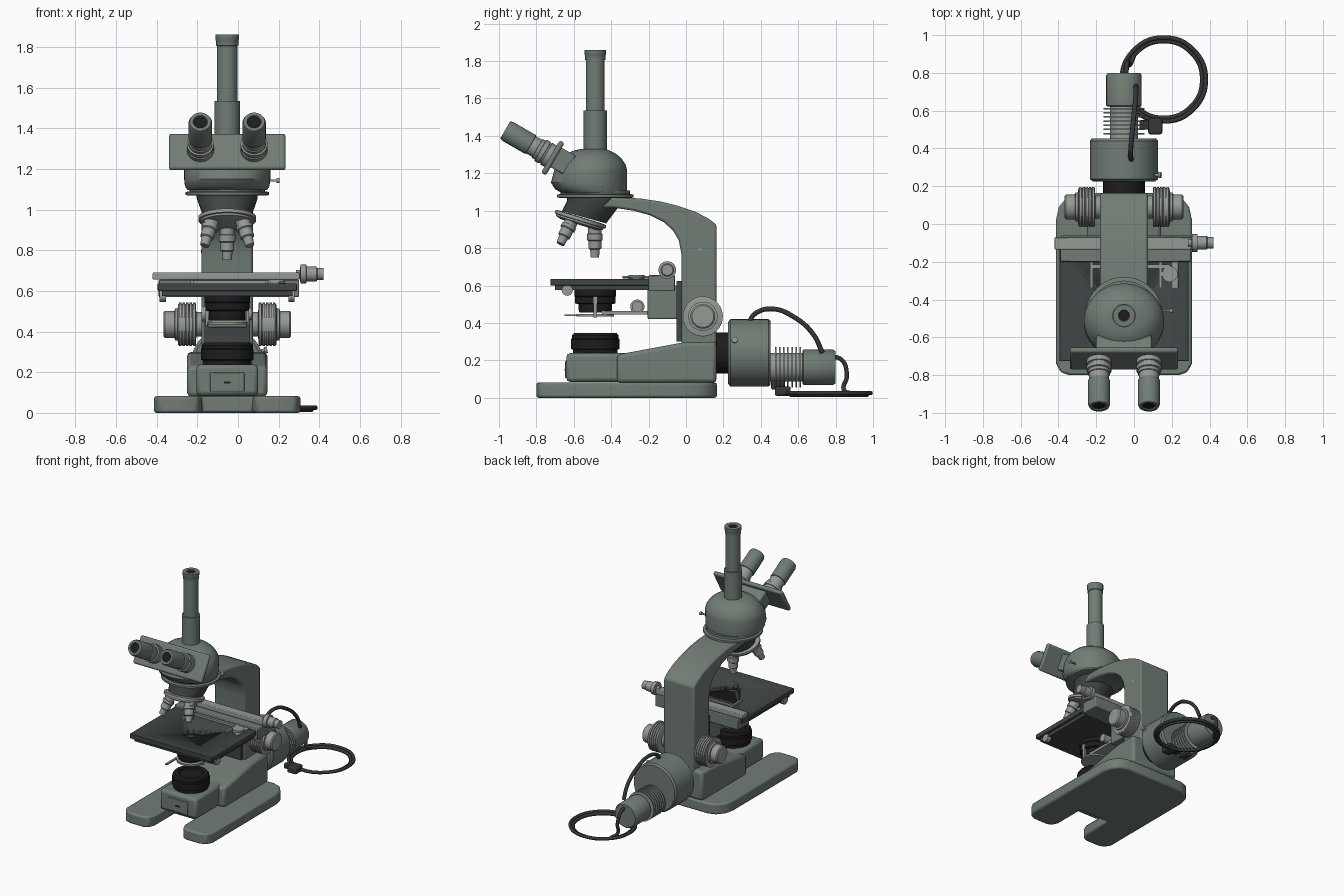
import bpy, bmesh, math
from mathutils import Vector, Matrix

CX, AY = -0.053, -0.485          # centre plane and optical axis
D = math.radians


def mat(name, rgb):
    m = bpy.data.materials.new(name)
    m.diffuse_color = (*rgb, 1)
    return m


GREEN = mat("grey green enamel", (0.165, 0.205, 0.178))
SILVER = mat("satin metal", (0.30, 0.325, 0.30))
SLATE = mat("dark slate", (0.052, 0.060, 0.060))
BLACK = mat("black", (0.012, 0.012, 0.012))
RUBBER = mat("cable rubber", (0.035, 0.038, 0.036))


def finish(name, bm, m, bevel=0.0, seg=2):
    bmesh.ops.recalc_face_normals(bm, faces=bm.faces)
    me = bpy.data.meshes.new(name)
    bm.to_mesh(me)
    bm.free()
    me.materials.append(m)
    me.shade_smooth()
    me.set_sharp_from_angle(angle=D(35))
    ob = bpy.data.objects.new(name, me)
    bpy.context.collection.objects.link(ob)
    if bevel:
        b = ob.modifiers.new("bevel", 'BEVEL')
        b.width, b.segments, b.limit_method = bevel, seg, 'ANGLE'
        b.angle_limit = D(40)
    return ob


def loft(name, rings, m, closed_ends=True):
    bm = bmesh.new()
    vs = [[bm.verts.new(p) for p in r] for r in rings]
    n = len(vs[0])
    for a, b in zip(vs, vs[1:]):
        for i in range(n):
            bm.faces.new((a[i], a[(i + 1) % n], b[(i + 1) % n], b[i]))
    if closed_ends:
        bm.faces.new(vs[0])
        bm.faces.new(vs[-1])
    return finish(name, bm, m)


def lathe(name, prof, loc, m, axis=(0, 0, 1), n=40):
    """Spin (radius, height) points about an axis starting at loc."""
    q = Vector(axis).to_track_quat('Z', 'Y')
    rings = [[Vector(loc) + q @ Vector((r * math.cos(t), r * math.sin(t), h))
              for t in (2 * math.pi * i / n for i in range(n))] for r, h in prof]
    return loft(name, rings, m)


def prism(name, pts, lo, hi, m, plane='yz', bevel=0.0, seg=2):
    """Extrude a flat outline along x (plane yz) or z (plane xy)."""
    f = (lambda p, d: (d, *p)) if plane == 'yz' else (lambda p, d: (*p, d))
    bm = bmesh.new()
    a, b = [[bm.verts.new(f(p, d)) for p in pts] for d in (lo, hi)]
    n = len(pts)
    for i in range(n):
        bm.faces.new((a[i], a[(i + 1) % n], b[(i + 1) % n], b[i]))
    bm.faces.new(a)
    bm.faces.new(b)
    return finish(name, bm, m, bevel, seg)


def box(name, x, y, z, m, bevel=0.0, rot=0.0):
    """Box from ranges, optionally tilted about x through its centre."""
    bm = bmesh.new()
    bmesh.ops.create_cube(bm, size=1)
    size = [r[1] - r[0] for r in (x, y, z)]
    mid = [(r[1] + r[0]) / 2 for r in (x, y, z)]
    bmesh.ops.scale(bm, vec=size, verts=bm.verts)
    bmesh.ops.transform(bm, verts=bm.verts,
                        matrix=Matrix.Translation(mid) @ Matrix.Rotation(rot, 4, 'X'))
    return finish(name, bm, m, bevel)


def cable(name, pts, r, m, cyclic=False):
    cu = bpy.data.curves.new(name, 'CURVE')
    cu.dimensions, cu.bevel_depth, cu.bevel_resolution = '3D', r, 3
    cu.use_fill_caps = True
    s = cu.splines.new('BEZIER')
    s.bezier_points.add(len(pts) - 1)
    for bp, p in zip(s.bezier_points, pts):
        bp.co = p
        bp.handle_left_type = bp.handle_right_type = 'AUTO'
    s.use_cyclic_u = cyclic
    cu.materials.append(m)
    ob = bpy.data.objects.new(name, cu)
    bpy.context.collection.objects.link(ob)


def mx(x):                       # mirror across the centre plane
    return 2 * CX - x


# --- foot: U-shaped outline with rounded corners
half = [(0.125, -0.50), (0.125, -0.74), (0.145, -0.785), (0.18, -0.80), (0.29, -0.80),
        (0.335, -0.785), (0.36, -0.74), (0.36, 0.02), (0.345, 0.09), (0.30, 0.145), (0.24, 0.165)]
prism("foot", [(CX + x, y) for x, y in half] + [(CX - x, y) for x, y in reversed(half)],
      0, 0.082, GREEN, 'xy', 0.012)

# --- pedestal, lamp well and arm
prism("pedestal", [(-0.37, 0.08), (0.163, 0.08), (0.163, 0.30), (-0.02, 0.295), (-0.10, 0.28), (-0.37, 0.23)],
      -0.25, mx(-0.25), GREEN, bevel=0.02)
box("lamp_well", (-0.205, mx(-0.205)), (-0.64, -0.30), (0.085, 0.238), GREEN, 0.02)
box("front_panel", (-0.137, mx(-0.137)), (-0.646, -0.63), (0.105, 0.198), GREEN, 0.004)
box("panel_slot", (-0.07, mx(-0.07)), (-0.649, -0.64), (0.145, 0.155), BLACK)
arm = [(0.163, 0.10), (0.163, 0.925), (0.12, 0.958), (0.05, 0.995), (-0.04, 1.025), (-0.14, 1.05),
       (-0.25, 1.066), (-0.35, 1.07), (-0.50, 1.07), (-0.50, 1.015), (-0.38, 1.015), (-0.28, 1.0),
       (-0.19, 0.975), (-0.12, 0.94), (-0.07, 0.895), (-0.038, 0.84), (-0.025, 0.77), (-0.025, 0.10)]
prism("arm", arm, -0.18, mx(-0.18), GREEN, bevel=0.012)
lathe("arm_screw", [(0.008, 0), (0.008, 0.256)], (-0.181, 0.075, 0.795), SILVER, (1, 0, 0), 12)

# --- head: ring plus egg-shaped prism housing
lathe("head_ring", [(0.19, 0), (0.205, 0.004), (0.205, 0.018), (0.185, 0.022), (0.185, 0.04)],
      (CX, AY, 1.068), GREEN)
sections = [(1.095, -0.665, -0.318, 0.195), (1.115, -0.70, -0.315, 0.208), (1.15, -0.722, -0.315, 0.212),
            (1.215, -0.705, -0.315, 0.212), (1.245, -0.69, -0.322, 0.203), (1.28, -0.665, -0.345, 0.18),
            (1.305, -0.635, -0.375, 0.15), (1.322, -0.60, -0.41, 0.11), (1.33, -0.56, -0.43, 0.07)]
loft("head", [[(CX + rx * math.cos(t), (a + b) / 2 + (b - a) / 2 * math.sin(t), z)
               for t in (2 * math.pi * i / 48 for i in range(48))] for z, a, b, rx in sections], GREEN)
lathe("head_clamp_screw", [(0.006, 0), (0.006, 0.075), (0.012, 0.075), (0.012, 0.09)],
      (0.115, -0.46, 1.143), SILVER, (1, 0, 0), 12)

# --- vertical photo tube
lathe("photo_tube", [(0.062, 0), (0.062, 0.235), (0.05, 0.235), (0.05, 0.505), (0.055, 0.507), (0.055, 0.53),
                     (0.058, 0.535), (0.058, 0.56), (0.03, 0.56), (0.026, 0.55)], (CX, AY, 1.30), GREEN)
lathe("photo_tube_lens", [(0.027, 0), (0.027, 0.003)], (CX, AY, 1.851), BLACK)

# --- eyepiece plate and the eyepiece pair
TILT = D(30)
ax = Vector((0, -math.cos(TILT), math.sin(TILT)))
box("eyepiece_plate", (-0.34, mx(-0.34)), (-0.727, -0.697), (1.183, 1.383), GREEN, 0.012, -TILT)
box("plate_neck", (-0.20, mx(-0.20)), (-0.71, -0.61), (1.205, 1.325), GREEN, 0.01, -TILT)
for x, side in ((-0.185, "left"), (mx(-0.185), "right")):
    o = Vector((x, -0.712, 1.285))
    lathe(side + "_eyepiece_sleeve",
          [(0.066, 0), (0.066, 0.04), (0.06, 0.042), (0.06, 0.05), (0.066, 0.052), (0.066, 0.075), (0.058, 0.078),
           (0.058, 0.095), (0.053, 0.097), (0.053, 0.135)], o, SILVER, ax)
    lathe(side + "_eyepiece", [(0.05, 0), (0.058, 0.003), (0.058, 0.145), (0.052, 0.16), (0.036, 0.16), (0.03, 0.15)],
          o + ax * 0.134, GREEN, ax)
    lathe(side + "_eyepiece_lens", [(0.032, 0), (0.032, 0.004)], o + ax * 0.285, BLACK, ax)

# --- nosepiece with three objectives
T = D(17)
down = Vector((0, -math.sin(T), -math.cos(T)))
pc = Vector((CX, -0.565, 0.952))
loft("nosepiece_cone", [[(CX + r * math.cos(t), y + r * math.sin(t), z - 0.28 * r * math.sin(t) * k)
     for t in (2 * math.pi * i / 40 for i in range(40))]
     for r, y, z, k in ((0.15, AY, 1.069, 0), (0.15, AY, 1.055, 0), (0.118, -0.545, 0.965, 1))], SLATE)
lathe("turret", [(0.115, -0.015), (0.142, -0.012), (0.142, 0.006), (0.132, 0.008), (0.132, 0.018), (0.10, 0.028)],
      pc, SILVER, down)
back = Vector((0, math.cos(T), -math.sin(T)))
for i in range(3):
    a = i * 2 * math.pi / 3
    rad = back * math.cos(a) + Vector((1, 0, 0)) * math.sin(a)
    d = down * math.cos(T) + rad * math.sin(T)
    k = 0.0 if i == 0 else -0.015
    lathe(f"objective_{i + 1}", [(0.036, 0), (0.036, 0.045), (0.041, 0.047), (0.041, 0.08 + k), (0.034, 0.085 + k),
          (0.034, 0.125 + k), (0.026, 0.13 + k), (0.022, 0.172 + k), (0.01, 0.172 + k)],
          pc + rad * 0.083 + down * 0.005, SILVER, d, 28)

# --- stage with aperture, guide bar and clips
stage = box("stage", (-0.395, mx(-0.395)), (-0.725, -0.10), (0.60, 0.636), SLATE, 0.004)
cut = lathe("stage_hole_cutter", [(0.055, 0), (0.055, 0.2)], (CX, AY, 0.55), BLACK)
cut.hide_render = True
cut.hide_viewport = True
bo = stage.modifiers.new("hole", 'BOOLEAN')
bo.object, bo.operation = cut, 'DIFFERENCE'
box("stage_under_frame", (-0.375, mx(-0.375)), (-0.70, -0.10), (0.575, 0.60), SLATE)
for x in (-0.37, mx(-0.37)):
    lathe("stage_stop", [(0.03, 0), (0.03, 0.03)], (x - 0.015, -0.635, 0.575), SILVER, (1, 0, 0), 20)
box("guide_bar", (-0.42, mx(-0.42) - 0.01), (-0.135, -0.07), (0.655, 0.69), SILVER, 0.005)
box("guide_rail", (-0.39, 0.30), (-0.20, -0.06), (0.57, 0.655), GREEN, 0.005)
lathe("stage_knob", [(0.02, 0), (0.02, 0.02), (0.047, 0.022), (0.047, 0.05), (0.036, 0.052), (0.036, 0.10),
                     (0.03, 0.105), (0.03, 0.135)], (0.285, -0.10, 0.683), SILVER, (1, 0, 0), 28)
box("specimen_arm", (-0.23, 0.19), (-0.235, -0.215), (0.637, 0.652), SILVER)
for x in (-0.225, 0.14):
    box("specimen_finger", (x - 0.008, x + 0.008), (-0.34, -0.18), (0.637, 0.65), SILVER)
lathe("specimen_clip_knob", [(0.042, 0), (0.042, 0.02)], (0.19, -0.265, 0.636), SILVER, n=24)
box("specimen_clip", (0.20, 0.235), (-0.34, -0.15), (0.637, 0.645), SILVER, 0.003)

# --- stage carrier and slide
box("stage_carrier", (-0.15, mx(-0.15)), (-0.205, -0.04), (0.42, 0.60), GREEN, 0.008)
box("focus_slide", (-0.165, mx(-0.165)), (-0.05, -0.02), (0.30, 0.625), SLATE)

# --- condenser below the stage
lathe("condenser", [(0.085, 0), (0.09, 0.02), (0.09, 0.045), (0.108, 0.05), (0.108, 0.085), (0.112, 0.09),
                    (0.112, 0.125)], (CX, AY, 0.455), BLACK)
lathe("condenser_ring", [(0.10, 0), (0.10, 0.012)], (CX, AY, 0.435), SILVER)
box("condenser_bracket", (CX - 0.08, CX + 0.08), (-0.45, -0.19), (0.445, 0.465), SILVER)
box("iris_lever", (CX - 0.10, CX - 0.085), (-0.65, -0.48), (0.436, 0.446), SILVER)
for s in (-1, 1):
    box("condenser_post", (CX + s * 0.1 - 0.008, CX + s * 0.1 + 0.008), (-0.495, -0.475), (0.43, 0.575), SILVER)
lathe("condenser_knob", [(0.038, 0), (0.038, 0.03), (0.03, 0.032), (0.03, 0.25)], (-0.18, -0.26, 0.487),
      SILVER, (1, 0, 0), 24)

# --- field lens on the foot
lathe("field_lens", [(0.12, 0), (0.12, 0.02), (0.13, 0.025), (0.13, 0.075), (0.125, 0.08), (0.125, 0.095),
                     (0.115, 0.108), (0.085, 0.108), (0.08, 0.095)], (CX, AY, 0.237), BLACK, n=48)

# --- focus knobs with knurled rims
for s, side in ((-1, "left"), (1, "right")):
    prof = [(0.06, 0), (0.06, 0.03), (0.10, 0.032)]
    for i in range(5):
        h = 0.035 + i * 0.017
        prof += [(0.107, h), (0.107, h + 0.011), (0.10, h + 0.013), (0.10, h + 0.016)]
    prof += [(0.078, 0.122), (0.078, 0.135), (0.066, 0.137), (0.066, 0.185), (0.058, 0.192)]
    lathe(side + "_focus_knob", prof, (CX + s * 0.122, 0.09, 0.435), SILVER, (s, 0, 0))

# --- lamp housing behind the arm
Y = (0, 1, 0)
lathe("lamp_collar", [(0.11, 0), (0.11, 0.07)], (CX, 0.16, 0.24), BLACK, Y)
lathe("lamp_housing", [(0.165, 0), (0.18, 0.012), (0.18, 0.215), (0.17, 0.228)], (CX, 0.225, 0.24), GREEN, Y, 48)
fins = [(0.075, 0)]
for i in range(7):
    h = 0.025 + i * 0.022
    fins += [(0.075, h), (0.108, h), (0.108, h + 0.008), (0.075, h + 0.008)]
lathe("cooling_fins", fins + [(0.075, 0.18)], (CX, 0.45, 0.163), SILVER, Y)
lathe("lamp_socket", [(0.088, 0), (0.094, 0.006), (0.094, 0.165), (0.085, 0.178)], (CX, 0.622, 0.163), GREEN, Y)
lathe("lamp_clamp_screw", [(0.008, 0), (0.008, 0.04), (0.016, 0.04), (0.016, 0.055)],
      (0.09, 0.26, 0.30), SILVER, (1, 0, 0.2), 12)

# --- cables and plug
cable("bridge_cable", [(-0.015, 0.335, 0.40), (-0.018, 0.37, 0.45), (-0.012, 0.46, 0.475), (0.0, 0.58, 0.43),
                       (0.01, 0.68, 0.34), (0.01, 0.73, 0.24)], 0.013, RUBBER)
cable("supply_cable", [(-0.04, 0.76, 0.22), (-0.04, 0.83, 0.205), (-0.03, 0.86, 0.12), (-0.02, 0.845, 0.04),
                       (0.0, 0.89, 0.022)], 0.012, RUBBER)
for r, z in ((0.222, 0.025), (0.203, 0.016)):
    cable("cable_coil", [(0.158 + r * math.cos(i * math.pi / 4), 0.765 + r * math.sin(i * math.pi / 4), z)
                         for i in range(8)], 0.012, RUBBER, True)
box("plug", (0.075, 0.15), (0.475, 0.56), (0.01, 0.06), RUBBER, 0.01)
box("plug_tip", (0.03, 0.08), (0.50, 0.55), (0.02, 0.055), RUBBER, 0.006)
box("socket_terminal", (-0.08, -0.03), (0.455, 0.53), (0.045, 0.09), RUBBER, 0.006)
